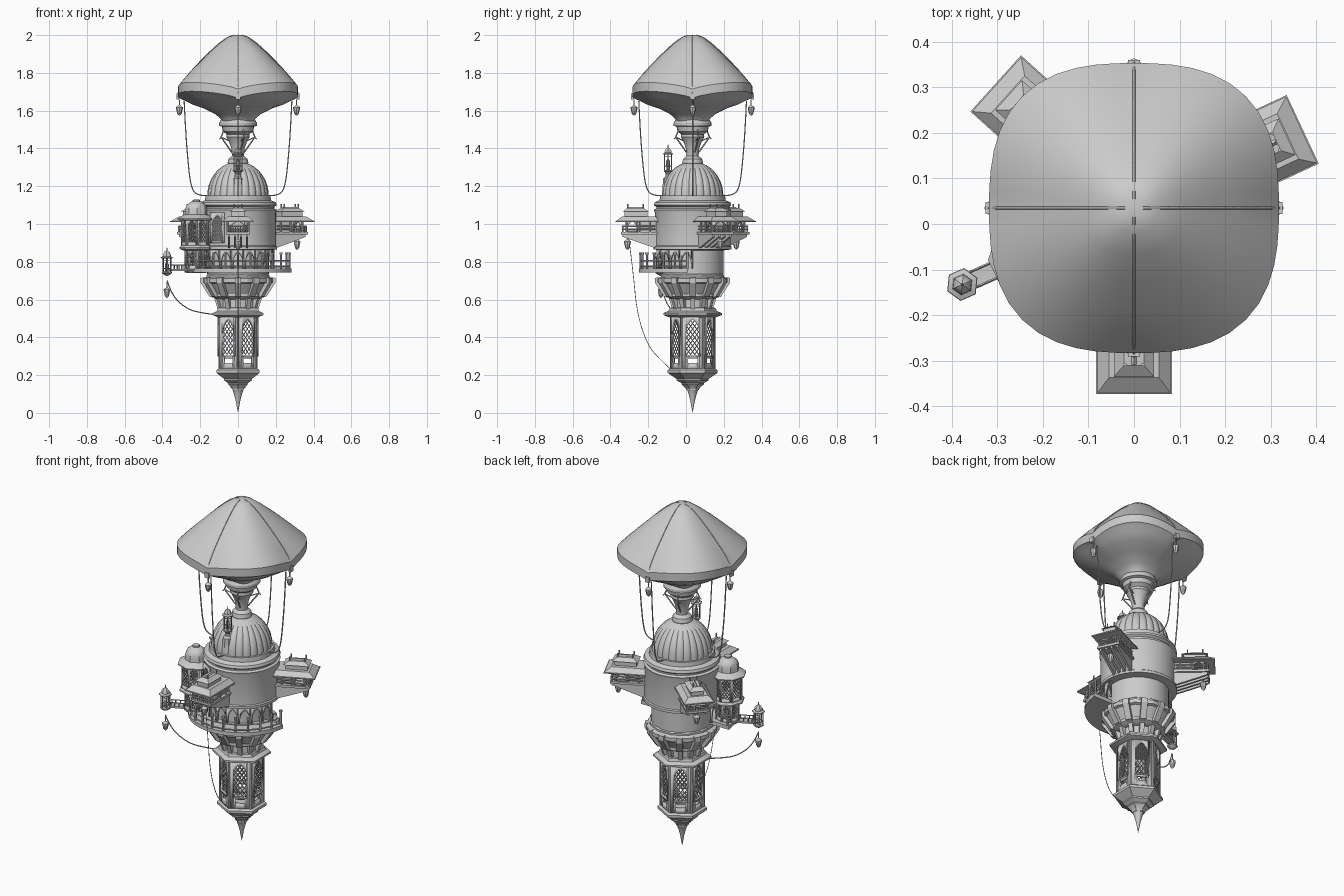
import bpy, bmesh
from math import sin, cos, tan, pi, radians, sqrt
from mathutils import Matrix, Vector

if "Cube" in bpy.data.objects:
    bpy.data.objects.remove(bpy.data.objects["Cube"])

T = Matrix.Translation
AXIS = T((0, .035, 0))
def at(deg, r=0, z=0):
    return AXIS @ Matrix.Rotation(radians(deg), 4, 'Z') @ T((r, 0, z))

def finish(name, bm, M=AXIS, solid=0):
    bmesh.ops.remove_doubles(bm, verts=bm.verts, dist=1e-5)
    bmesh.ops.recalc_face_normals(bm, faces=bm.faces)
    me = bpy.data.meshes.new(name)
    bm.to_mesh(me); bm.free()
    ob = bpy.data.objects.new(name, me)
    ob.matrix_world = M
    bpy.context.collection.objects.link(ob)
    if solid:
        m = ob.modifiers.new("thickness", 'SOLIDIFY'); m.thickness = solid; m.offset = 0
    return ob

def hull(bm, pts):
    vs = [bm.verts.new(p) for p in pts]
    bmesh.ops.convex_hull(bm, input=vs)

def frustum(bm, x0, x1, w, z0, X0=None, X1=None, W=None, z1=0):
    X0, X1, W = (x0, x1, w) if W is None else (X0, X1, W)
    hull(bm, [(x, y, z0) for x in (x0, x1) for y in (-w, w)] + [(x, y, z1) for x in (X0, X1) for y in (-W, W)])

def rod(bm, p, q, r, n=4):
    p, q = Vector(p), Vector(q); d = q - p
    M = T((p + q) / 2) @ d.to_track_quat('Z', 'Y').to_matrix().to_4x4()
    bmesh.ops.create_cone(bm, cap_ends=True, segments=n, radius1=r, radius2=r, depth=d.length, matrix=M)

def lathe(name, prof, n=48, M=AXIS, rot=0, fr=lambda t: 1, fz=lambda t, i: 0):
    bm = bmesh.new(); rings = []
    for i, (r, z) in enumerate(prof):
        ring = []
        for k in range(n):
            t = 2 * pi * k / n + radians(rot)
            R = max(r, 1e-4) * fr(t)
            ring.append(bm.verts.new((R * cos(t), R * sin(t), z + fz(t, i))))
        rings.append(ring)
    for a, b in zip(rings, rings[1:]):
        for k in range(n):
            bm.faces.new((a[k], a[(k + 1) % n], b[(k + 1) % n], b[k]))
    bm.faces.new(rings[0]); bm.faces.new(rings[-1])
    return finish(name, bm, M)

def tube(name, pts, r, M=AXIS):
    cu = bpy.data.curves.new(name, 'CURVE'); cu.dimensions = '3D'
    cu.bevel_depth, cu.bevel_resolution, cu.resolution_u = r, 1, 8
    s = cu.splines.new('NURBS'); s.points.add(len(pts) - 1)
    for p, c in zip(s.points, pts): p.co = (*c, 1)
    s.use_endpoint_u, s.order_u = True, 3
    ob = bpy.data.objects.new(name, cu); ob.matrix_world = M
    bpy.context.collection.objects.link(ob)

def arch(t, rise):
    return rise * sqrt(max(0, 1 - ((abs(t) + 1) / 2) ** 2)) / .866

# wall panel with a pointed opening, optional slot and diamond lattice
def panel(name, M, w, z0, z1, ow, sill, spring, rise, slot=None, step=0):
    bm = bmesh.new()
    def quad(xa, xb, a, b, c, d):
        bm.faces.new([bm.verts.new(v) for v in ((0, xa, a), (0, xb, b), (0, xb, d), (0, xa, c))])
    for s in (-1, 1):
        quad(s * w / 2, s * ow / 2, z0, z0, z1, z1)
    ts = [-1, -.97, -.85, -.71, -.35, 0, .35, .71, .85, .97, 1]
    for a, b in zip(ts, ts[1:]):
        xa, xb = a * ow / 2, b * ow / 2
        za, zb = spring + arch(a, rise), spring + arch(b, rise)
        quad(xa, xb, za, zb, z1, z1)
        if slot and max(abs(a), abs(b)) < .72:
            quad(xa, xb, z0, z0, slot[0], slot[0]); quad(xa, xb, slot[1], slot[1], sill, sill)
        elif sill > z0:
            quad(xa, xb, z0, z0, sill, sill)
    finish(name, bm, M, .01)
    if step:
        bm = bmesh.new(); H = spring + rise; k = 1.4
        for s in (-1, 1):
            c = sill - k * ow
            while c < H + k * ow:
                ins = []
                for i in range(41):
                    t = -1 + i / 20; z = c + s * k * t * ow / 2
                    if sill <= z <= spring + arch(t, rise): ins.append((0, t * ow / 2, z))
                if len(ins) > 1: rod(bm, ins[0], ins[-1], .0025)
                c += step
        finish(name + "_lattice", bm, M)

def lantern(name, M):
    lathe(name, [(.003, .03), (.003, 0), (.018, -.012), (.018, -.018), (.012, -.045), (.006, -.053), (0, -.056)], 8, M)

def kiosk(name, M, r, h):
    lathe(name + "_base", [(.1 * r, -.5 * r), (.5 * r, -.35 * r), (r, 0), (r, .2 * r), (.8 * r, .25 * r)], 6, M)
    bm = bmesh.new()
    for k in range(6):
        c, s = cos(k * pi / 3) * r * .8, sin(k * pi / 3) * r * .8
        c2, s2 = cos((k + 1) * pi / 3) * r * .8, sin((k + 1) * pi / 3) * r * .8
        rod(bm, (c, s, 0), (c, s, h), r * .11, 6)
        for z in (.3, .85): rod(bm, (c, s, h * z), (c2, s2, h * z), r * .08)
    finish(name + "_posts", bm, M)
    lathe(name + "_lamp", [(0, 0), (.35 * r, .1 * h), (.4 * r, .6 * h), (0, .75 * h)], 8, M)
    lathe(name + "_roof", [(.8 * r, h - .1 * r), (1.25 * r, h), (1.2 * r, h + .12 * r), (.8 * r, h + .3 * r),
          (.75 * r, h + .7 * r), (.45 * r, h + 1.15 * r), (.1 * r, h + 1.4 * r), (.1 * r, h + 1.8 * r), (0, h + 2 * r)], 6, M)

# canopy: squarish sail with four dipping rib ends
lathe("canopy", [(.02, 2), (.05, 1.992), (.10, 1.955), (.16, 1.9), (.22, 1.838), (.27, 1.783), (.318, 1.715), (.318, 1.668), (.303, 1.662),
      (.28, 1.652), (.24, 1.632), (.18, 1.612), (.12, 1.582), (.09, 1.555), (.08, 1.53)], 48,
      fr=lambda t: 1.045 - .045 * cos(4 * t),
      fz=lambda t, i: [0, 0, 0, .003, .008, .015, .035, .035, .03, .016, .008, .002, 0, 0, 0][i] * abs(sin(2 * t)) ** .8)
for k in range(4):
    M = at(90 * k)
    tube("canopy_rib", [(.02, 0, 2), (.05, 0, 1.993), (.1, 0, 1.957), (.16, 0, 1.902), (.22, 0, 1.84), (.27, 0, 1.785), (.319, 0, 1.715), (.319, 0, 1.665)], .003, M)
    bm = bmesh.new(); frustum(bm, .312, .325, .013, 1.66, z1=1.69); finish("rib_clip", bm, M)
    tube("stay_rope", [(.285, 0, 1.65), (.278, 0, 1.5), (.265, 0, 1.33), (.25, 0, 1.2), (.22, 0, 1.15), (.165, 0, 1.15)], .0035, M)
    lantern("canopy_lantern", at(90 * k, .31, 1.63))
    # neck struts
    bm = bmesh.new()
    rod(bm, (.035, 0, 1.38), (.095, 0, 1.46), .004, 6); rod(bm, (.095, 0, 1.46), (.105, 0, 1.45), .003)
    rod(bm, (.095, 0, 1.46), (.07, 0, 1.52), .004, 6); rod(bm, (.05, 0, 1.44), (.095, 0, 1.46), .003)
    finish("neck_strut", bm, at(90 * k + 20))

# neck, dome, drum
lathe("neck", [(.085, 1.56), (.1, 1.535), (.1, 1.52), (.085, 1.515), (.08, 1.49), (.06, 1.475), (.062, 1.46), (.05, 1.44), (.035, 1.4),
      (.032, 1.36), (.05, 1.345), (.055, 1.325), (.05, 1.31)], 24)
lathe("ribbed_dome", [(.162, 1.13)] + [(.162 * cos(a * pi / 20), 1.15 + .18 * sin(a * pi / 20)) for a in range(10)] + [(.02, 1.331)], 144,
      fr=lambda t: .965 + .04 * abs(cos(12 * t)) ** .6)
lathe("upper_drum", [(.15, 1.15), (.172, 1.15), (.175, 1.125), (.2, 1.115), (.205, 1.1), (.192, 1.09), (.192, 1.082), (.205, 1.075),
      (.2, 1.06), (.2, .885), (.206, .88), (.206, .865), (.16, .86)], 64)
lathe("lower_drum", [(.163, .87), (.163, .735), (.1, .73)], 48)

# arcade under the drum and half-round balcony
for a in range(-170, -9, 20):
    panel("arcade_arch", at(a, .185), .066, .765, .87, .05, .765, .80, .05)
bm = bmesh.new()
hull(bm, [(.285 * cos(radians(a)), .285 * sin(radians(a)), z) for a in range(-175, -4, 10) for z in (.742, .764)])
finish("balcony_floor", bm)
bm = bmesh.new()
pts = [(.274 * cos(radians(a)), .274 * sin(radians(a))) for a in range(-174, -5, 14)]
for i, (x, y) in enumerate(pts):
    rod(bm, (x, y, .76), (x, y, .84), .006, 6); rod(bm, (x, y, .838), (x, y, .848), .009, 6)
    if i:
        for z in (.775, .805): rod(bm, (*pts[i - 1], z), (x, y, z), .004)
finish("balcony_railing", bm)

# corbelled collar and waist
lathe("collar", [(.16, .74), (.172, .73), (.172, .72), (.192, .712), (.192, .69), (.178, .685), (.142, .63), (.142, .615), (.125, .605), (.1, .6)], 12, rot=15)
lathe("waist", [(.1, .61), (.1, .55)], 24)
bm = bmesh.new(); bw = bmesh.new()
for k in range(12):
    R = Matrix.Rotation(k * pi / 6, 3, 'Z')
    hull(bm, [R @ Vector((x, y, z)) for x, z in ((.15, .72), (.198, .715), (.198, .688), (.15, .615), (.13, .61)) for y in (-.017, .017)])
    hull(bw, [R @ Vector((x, y, z)) for x, z in ((.09, .605), (.125, .605), (.108, .55), (.09, .55)) for y in (-.012, .012)])
finish("collar_corbels", bm); finish("waist_blocks", bw)

# hexagonal lantern chamber
lathe("chamber_cornice", [(.1, .56), (.122, .555), (.128, .54), (.155, .528), (.155, .518), (.12, .505), (.1, .505)], 6, rot=30)
for k in range(6):
    panel("chamber_wall", at(60 * k, .098), .114, .225, .51, .072, .305, .42, .075, (.265, .287), .03)
    panel("window_frame", at(60 * k, .103), .084, .298, .508, .07, .305, .42, .075)
bm = bmesh.new()
for k in range(6):
    c, s = .114 * cos(pi / 6 + k * pi / 3), .114 * sin(pi / 6 + k * pi / 3)
    rod(bm, (c, s, .22), (c, s, .51), .006, 6)
finish("chamber_corner_posts", bm)
lathe("chamber_foot", [(.1, .236), (.118, .235), (.132, .226), (.132, .212), (.115, .2), (.085, .18), (.085, .172), (.06, .158), (.06, .152), (.036, .13), (.034, .12)], 6, rot=30)
lathe("bottom_spike", [(.05, .15), (.03, .125), (.02, .095), (.011, .06), (.006, .03), (0, 0)], 16)

# three projecting bays
for name, a in (("front_bay", -90), ("right_bay", 25), ("back_left_bay", 138)):
    M = at(a); bm = bmesh.new()
    frustum(bm, .18, .378, .064, .945, z1=.958)
    for y in (-.048, -.016, .016, .048):
        hull(bm, [(x, y + d, z) for d in (-.006, .006) for x, z in ((.19, .946), (.37, .946), (.37, .932), (.29, .915), (.25, .89), (.19, .87))])
    frustum(bm, .18, .29, .044, .95, z1=1.015)
    for x in (.225, .28, .35, .37):
        for y in (-.056, .056): rod(bm, (x, y, .95), (x, y, .99 if x > .36 else 1.02), .005, 6)
    for z in (.972, .988):
        rod(bm, (.372, -.058, z), (.372, .058, z), .004)
        for s in (-1, 1): rod(bm, (.2, .058 * s, z), (.372, .058 * s, z), .004)
    for y in range(-4, 5): rod(bm, (.372, y * .013, .955), (.372, y * .013, .988), .003)
    finish(name + "_body", bm, M)
    panel(name + "_front_arch", at(a, .35), .1, .958, 1.02, .07, .965, .98, .033)
    for s in (-1, 1):
        panel(name + "_side_arch", M @ T((.32, s * .05, 0)) @ Matrix.Rotation(pi / 2, 4, 'Z'), .06, .958, 1.02, .045, .965, .98, .033)
    bm = bmesh.new()
    frustum(bm, .18, .408, .083, 1.01, z1=1.016)
    frustum(bm, .18, .405, .08, 1.016, .18, .372, .055, 1.04)
    frustum(bm, .24, .36, .034, 1.04, z1=1.066)
    frustum(bm, .23, .37, .044, 1.066, .26, .345, .022, 1.084)
    for x in (.262, .343):
        for y in (-.02, .02): rod(bm, (x, y, 1.08), (x, y, 1.105), .004, 6)
    rod(bm, (.262, 0, 1.084), (.343, 0, 1.084), .006)
    finish(name + "_roof", bm, M)
    lantern(name + "_lantern", at(a, .345, .92))

# two-storey side turret, bridge and landing kiosk
TA = 206
TM = at(TA, .245)
for k in range(8):
    F = TM @ Matrix.Rotation(k * pi / 4, 4, 'Z')
    panel("turret_upper_wall", F @ T((.07, 0, 0)), .058, .875, 1.035, .044, .905, .975, .045, None, .022)
    panel("turret_lower_wall", F @ T((.054, 0, 0)), .045, .755, .875, .034, .78, .82, .035, None, .02)
lathe("turret_floor", [(.05, .74), (.066, .755), (.06, .77)], 8, TM, 22.5)
lathe("turret_middle_eave", [(.055, .855), (.09, .868), (.09, .876), (.075, .892)], 8, TM, 22.5)
lathe("turret_roof", [(.07, 1.015), (.1, 1.022), (.1, 1.028), (.075, 1.045), (.062, 1.05), (.06, 1.065), (.06, 1.08), (.05, 1.102), (.028, 1.118), (.02, 1.12), (.02, 1.128), (0, 1.13)], 8, TM, 22.5)
bm = bmesh.new()
frustum(bm, .25, .39, .02, .752, z1=.762)
for x in (.31, .335, .36, .38):
    for s in (-1, 1): rod(bm, (x, .018 * s, .76), (x, .018 * s, .785), .003)
for s in (-1, 1): rod(bm, (.3, .018 * s, .783), (.385, .018 * s, .783), .003)
finish("bridge", bm, at(204))
KM = at(204, .412, .74)
kiosk("landing_kiosk", KM, .029, .08)
lantern("landing_lantern", at(204, .412, .665))
tube("landing_chain", [(-.375, -.17, .70), (-.35, -.155, .62), (-.27, -.12, .55), (-.2, -.09, .53), (-.12, -.05, .52)], .003)
tube("front_chain", [(0, -.34, .94), (0, -.315, .75), (0, -.295, .53), (0, -.24, .36), (0, -.17, .28), (0, -.115, .23)], .002)

# lattice window on the drum, and small minaret on the dome
panel("drum_window", at(237, .2), .085, .9, 1.06, .062, .91, .99, .055, None, .022)
MM = T((0, -.095, 1.28))
lathe("minaret_shaft", [(.03, -.1), (.026, -.04), (.015, -.03), (.012, -.015), (.02, 0)], 8, MM)
kiosk("minaret", MM, .026, .09)

bpy.ops.object.select_all(action='DESELECT')
for ob in bpy.context.scene.objects:
    if ob.type == 'MESH':
        ob.select_set(True); bpy.context.view_layer.objects.active = ob
bpy.ops.object.shade_smooth_by_angle(angle=radians(30))
